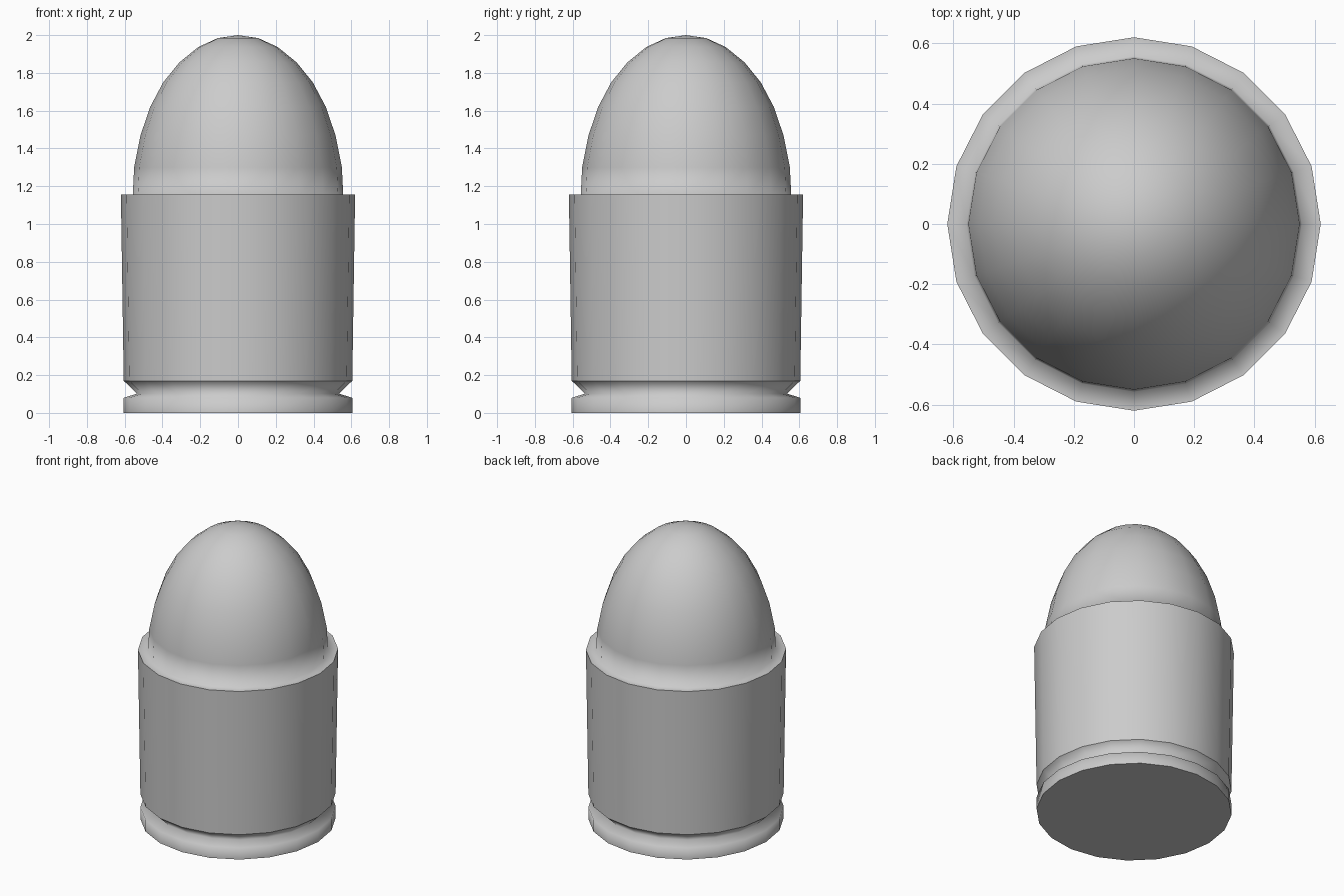
import bpy, bmesh, math

if "Cube" in bpy.data.objects:
    bpy.data.objects.remove(bpy.data.objects["Cube"])

SIDES = 20
# (radius, height) from the base rim up to the tip
PROFILE = [
    (0.605, 0.0), (0.605, 0.08), (0.535, 0.102), (0.605, 0.17),   # rim and groove
    (0.62, 1.155), (0.557, 1.155),                                 # case wall and mouth
    (0.55, 1.30), (0.516, 1.47), (0.465, 1.62), (0.396, 1.75),     # rounded nose
    (0.31, 1.856), (0.21, 1.937), (0.108, 1.984),
]
SHARP_RINGS = {0, 3, 4}


def lathe(name, profile, tip_z):
    bm = bmesh.new()
    rings = []
    for r, z in profile:
        rings.append([bm.verts.new((r * math.cos(2 * math.pi * i / SIDES),
                                    r * math.sin(2 * math.pi * i / SIDES), z))
                      for i in range(SIDES)])
    tip = bm.verts.new((0, 0, tip_z))
    for i in range(SIDES):
        j = (i + 1) % SIDES
        for low, up in zip(rings, rings[1:]):
            bm.faces.new((low[i], low[j], up[j], up[i]))
        bm.faces.new((rings[-1][i], rings[-1][j], tip))
    bm.faces.new(rings[0][::-1])
    for f in bm.faces:
        f.smooth = True
    # crisp base edge, groove edge and case mouth
    for k in SHARP_RINGS:
        for i in range(SIDES):
            bm.edges.get((rings[k][i], rings[k][(i + 1) % SIDES])).smooth = False
    bmesh.ops.recalc_face_normals(bm, faces=bm.faces)
    mesh = bpy.data.meshes.new(name)
    bm.to_mesh(mesh)
    bm.free()
    obj = bpy.data.objects.new(name, mesh)
    bpy.context.collection.objects.link(obj)
    return obj


# Cartridge: case and bullet as one turned body
lathe("cartridge", PROFILE, 2.0)
